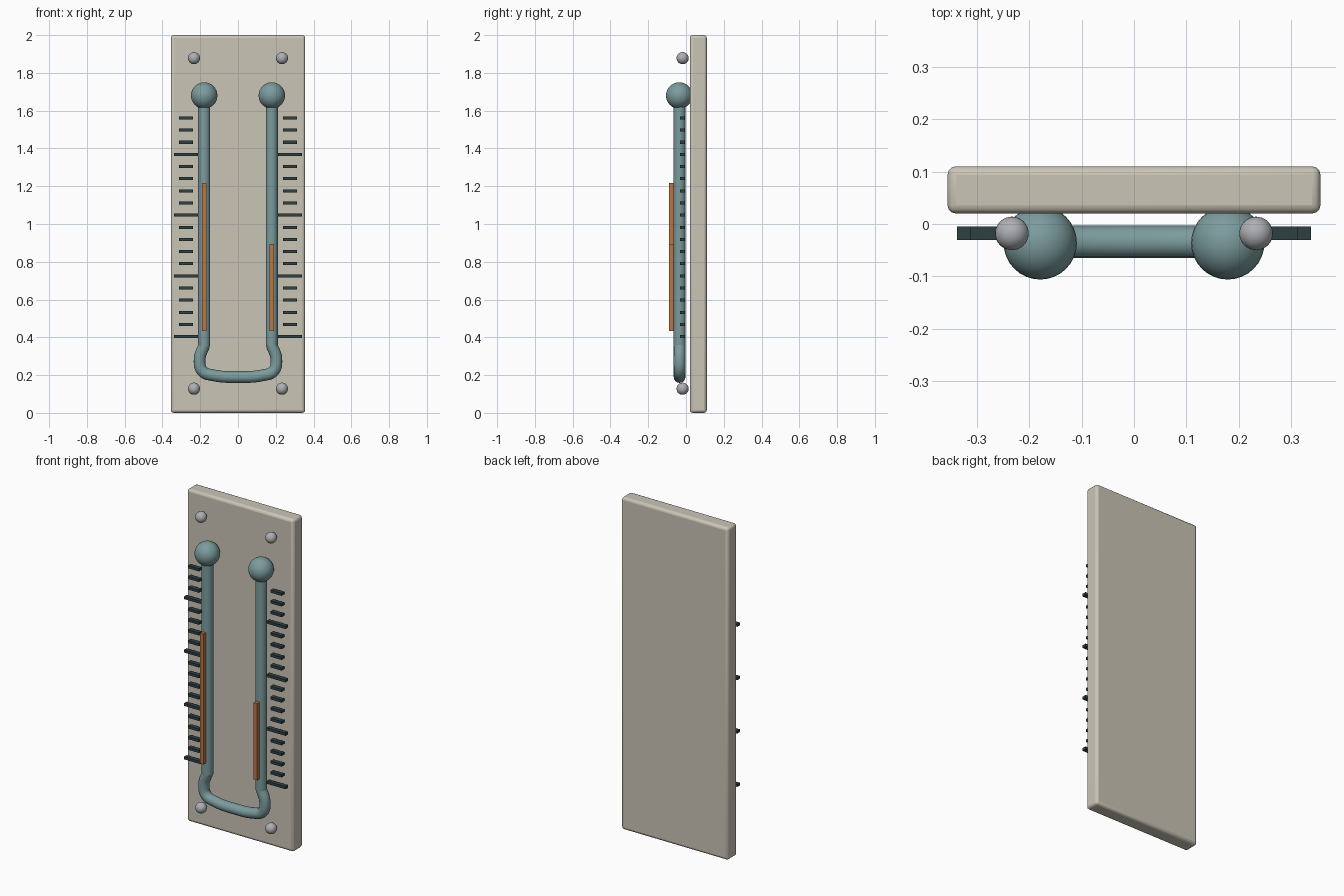
import bpy

if "Cube" in bpy.data.objects:
    bpy.data.objects.remove(bpy.data.objects["Cube"], do_unlink=True)


def material(name, rgb):
    m = bpy.data.materials.new(name)
    m.use_nodes = True
    m.diffuse_color = (*rgb, 1)
    m.node_tree.nodes["Principled BSDF"].inputs["Base Color"].default_value = (*rgb, 1)
    return m


cream = material("cream board", (0.60, 0.56, 0.47))
teal = material("teal glass", (0.20, 0.33, 0.34))
dark = material("dark slate", (0.03, 0.05, 0.055))
copper = material("copper fluid", (0.50, 0.18, 0.06))
steel = material("grey steel", (0.42, 0.43, 0.45))


def finish(name, mat, smooth=False):
    ob = bpy.context.object
    ob.name = name
    ob.data.materials.append(mat)
    if smooth:
        bpy.ops.object.shade_smooth_by_angle()
    return ob


def box(name, mat, centre, size):
    bpy.ops.mesh.primitive_cube_add(size=1, location=centre)
    bpy.context.object.scale = size
    bpy.ops.object.transform_apply(location=False, rotation=False, scale=True)
    return finish(name, mat)


def ball(name, mat, centre, radius):
    bpy.ops.mesh.primitive_uv_sphere_add(segments=32, ring_count=16, radius=radius, location=centre)
    return finish(name, mat, True)


# Backing board with rounded edges
board = box("backing_board", cream, (0, 0.065, 1), (0.712, 0.09, 2))
bevel = board.modifiers.new("rounded_edges", "BEVEL")
bevel.width = 0.016
bevel.segments = 3
bpy.ops.object.shade_smooth_by_angle()

TUBE_X, TUBE_Y, TUBE_R = 0.179, -0.034, 0.032
TICKS, FIRST, STEP = 19, 0.404, 0.0643

for side, s, level in (("right", -1, 1.217), ("left", 1, 0.895)):
    # Upright tube, top bulb and fluid strip
    bpy.ops.mesh.primitive_cylinder_add(vertices=32, radius=TUBE_R, depth=1.325,
                                        location=(s * TUBE_X, TUBE_Y, 1.0175))
    finish(side + "_tube", teal, True)
    ball(side + "_bulb", teal, (s * TUBE_X, -0.036, 1.68), 0.07)
    box(side + "_fluid", copper, (s * TUBE_X, -0.078, (level + 0.433) / 2),
        (0.023, 0.024, level - 0.433))

    # Scale marks, every fifth one longer
    for i in range(TICKS):
        width = 0.126 if i % 5 == 0 else 0.074
        box(f"{side}_scale_mark_{i + 1}", dark, (s * 0.275, -0.018, FIRST + i * STEP),
            (width, 0.026, 0.016))

    # Corner screws
    for end, z in (("lower", 0.128), ("upper", 1.878)):
        ball(f"{side}_{end}_screw", steel, (s * 0.233, -0.018, z), 0.032)

# U bend joining the two tubes
half = [(-0.178, 0.36), (-0.203, 0.285), (-0.187, 0.22), (-0.13, 0.199)]
path = half + [(0, 0.19)] + [(-x, z) for x, z in reversed(half)]
curve = bpy.data.curves.new("u_bend", "CURVE")
curve.dimensions = "3D"
curve.bevel_depth = 0.031
curve.bevel_resolution = 6
curve.resolution_u = 6
curve.use_fill_caps = True
spline = curve.splines.new("BEZIER")
spline.bezier_points.add(len(path) - 1)
for point, (x, z) in zip(spline.bezier_points, path):
    point.co = (x, TUBE_Y, z)
    point.handle_left_type = point.handle_right_type = "AUTO"
bend = bpy.data.objects.new("u_bend", curve)
bpy.context.collection.objects.link(bend)
bpy.ops.object.select_all(action="DESELECT")
bend.select_set(True)
bpy.context.view_layer.objects.active = bend
bpy.ops.object.convert(target="MESH")
finish("u_bend", teal, True)
